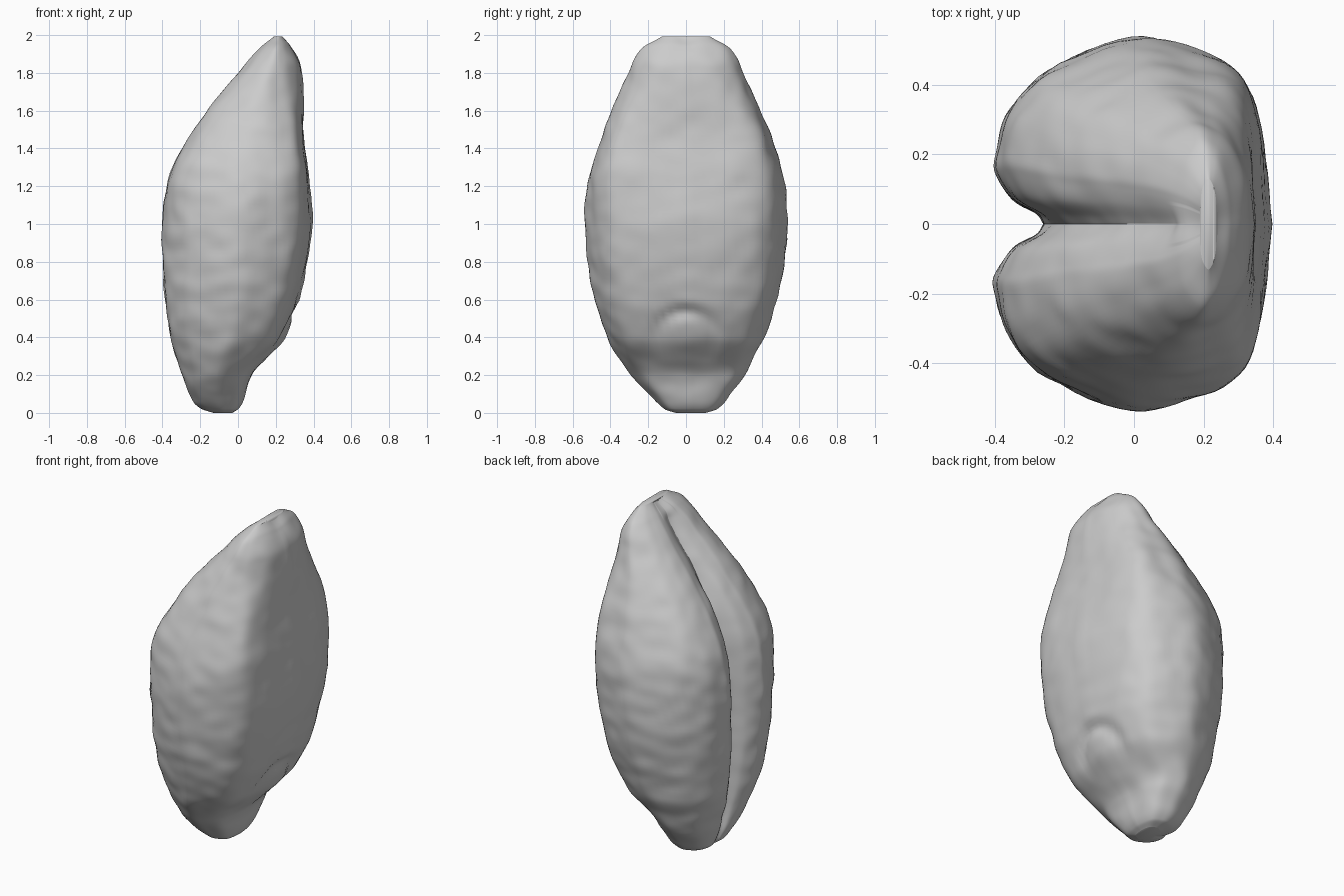
import bpy, bmesh, math
from mathutils import Vector, noise

cube = bpy.data.objects.get("Cube")
if cube:
    bpy.data.objects.remove(cube, do_unlink=True)

# Profiles of the grain, as (height, value)
BELLY = [(0, -.13), (.02, -.19), (.06, -.235), (.25, -.31), (.45, -.365), (.9, -.4),
         (1.2, -.375), (1.4, -.295), (1.6, -.165), (1.8, 0), (1.94, .12), (2, .19)]
BACK = [(0, -.03), (.02, 0), (.06, .025), (.2, .075), (.28, .14), (.4, .24), (.6, .325),
        (1, .395), (1.25, .375), (1.45, .35), (1.83, .338), (1.95, .28), (2, .24)]
WIDTH = [(0, .08), (.02, .14), (.1, .215), (.18, .285), (.28, .35), (.4, .415), (.6, .48),
         (.8, .52), (1, .535), (1.2, .52), (1.4, .468), (1.6, .39), (1.8, .305),
         (1.9, .26), (1.96, .21), (2, .13)]
# Half cross-sections: depth from belly to back, share of the half width
BODY_SECTION = [(.18, 0), (.15, .06), (.065, .13), (.01, .25), (0, .36), (.045, .58),
                (.19, .82), (.48, 1), (.7, .94), (.88, .79), (.965, .49), (1, 0)]
SHOULDER_SECTION = [(.18, 0), (.14, .05), (.05, .15), (.01, .28), (0, .39), (.035, .61),
                    (.16, .83), (.48, 1), (.72, .97), (.92, .84), (.985, .52), (1, 0)]
TIP_SECTION = [(.17, 0), (.14, .06), (.07, .18), (.02, .31), (0, .43), (.04, .62),
               (.16, .83), (.45, 1), (.68, .91), (.84, .72), (.95, .42), (1, 0)]


def smooth_value(points, t):
    """Cubic interpolation through (t, value) points."""
    n = len(points)
    i = max(k for k in range(n - 1) if points[k][0] <= t or k == 0)

    def slope(k):
        a, b = points[max(k - 1, 0)], points[min(k + 1, n - 1)]
        return (b[1] - a[1]) / (b[0] - a[0])

    (t0, v0), (t1, v1) = points[i], points[i + 1]
    h = t1 - t0
    s = (t - t0) / h
    return ((1 + 2 * s) * (1 - s) ** 2 * v0 + s * (1 - s) ** 2 * h * slope(i)
            + s * s * (3 - 2 * s) * v1 + s * s * (s - 1) * h * slope(i + 1))


def bell(t, width):
    return math.exp(-(t / width) ** 2)


def ramp(t, start, end):
    s = max(0, min(1, (t - start) / (end - start)))
    return s * s * (3 - 2 * s)


def closed_outline(section, half=64):
    """Smooth half section plus its mirror."""
    curves = [[(k, p[axis]) for k, p in enumerate(section)] for axis in (0, 1)]
    last = len(section) - 1
    side = [[smooth_value(c, k * last / half) for c in curves] for k in range(half + 1)]
    return [Vector(p) for p in side + [(d, -w) for d, w in side[-2:0:-1]]]


def surface_point(z, depth, side):
    lo, hi = smooth_value(BELLY, z), smooth_value(BACK, z)
    ends = min(1, z / .2, (2 - z) / .1)
    if depth < .2 and abs(side) < .25:          # crease fades at both ends
        depth *= .25 + .75 * max(0, ends)
    x = lo + (hi - lo) * depth
    y = smooth_value(WIDTH, z) * side + .025 * bell(z, .2)
    # germ: soft disc under a sunken arc, with a pinched foot below
    if depth > .5:
        r = math.hypot(y, z - .39)
        upper = ramp(z, .26, .5)
        x += .01 * bell(r, .1) - .022 * bell(r - .15, .035) * upper
        x -= .02 * bell(abs(y) - .24, .07) * bell(z - .25, .07)
    # notch and rounding of the tip
    z -= (.02 * bell(y, .06) + .5 * y * y) * bell(z - 2, .06)
    # broad lumps and fine wrinkles
    p = Vector((x, y, z))
    out = Vector((x - (lo + hi) / 2, y, 0))
    if out.length > 0:
        out.normalize()
    lumps = noise.noise(Vector((x * 5, y * 5, z * 4)))
    fine = noise.noise(Vector((x * 10, y * 10, z * 11 + 4)))
    fine *= 1 - .4 * max(0, out.x)
    return p + out * (.007 * lumps + .008 * fine) * max(0, min(1, ends + .3))


# Grain body lofted from foot to tip
sections = [closed_outline(s) for s in (BODY_SECTION, SHOULDER_SECTION, TIP_SECTION)]
bm = bmesh.new()
RINGS = 150
rings = []
for k in range(RINGS + 1):
    z = 1 - math.cos(math.pi * k / RINGS)
    to_shoulder, to_tip = ramp(z, 1, 1.35), ramp(z, 1.45, 1.85)
    rings.append([bm.verts.new(surface_point(z, *a.lerp(b, to_shoulder).lerp(c, to_tip)))
                  for a, b, c in zip(*sections)])
count = len(rings[0])
for low, high in zip(rings, rings[1:]):
    for j in range(count):
        m = (j + 1) % count
        bm.faces.new((low[j], low[m], high[m], high[j]))
# Caps: strips joining the mirrored halves
for ring in (rings[0], rings[-1]):
    for j in range(count // 2):
        corners = [ring[j], ring[j + 1], ring[-j - 1], ring[-j]]
        bm.faces.new(list(dict.fromkeys(corners)))
bmesh.ops.recalc_face_normals(bm, faces=bm.faces)
mesh = bpy.data.meshes.new("grain_body")
bm.to_mesh(mesh)
bm.free()
grain = bpy.data.objects.new("grain_body", mesh)
bpy.context.collection.objects.link(grain)

# Plain grey colour
grey = bpy.data.materials.new("plain_grey")
grey.use_nodes = True
grey.diffuse_color = (.6, .6, .6, 1)
grey.node_tree.nodes["Principled BSDF"].inputs["Base Color"].default_value = (.6, .6, .6, 1)
mesh.materials.append(grey)

bpy.ops.object.select_all(action="DESELECT")
grain.select_set(True)
bpy.context.view_layer.objects.active = grain
bpy.ops.object.shade_smooth_by_angle(angle=math.radians(60))
